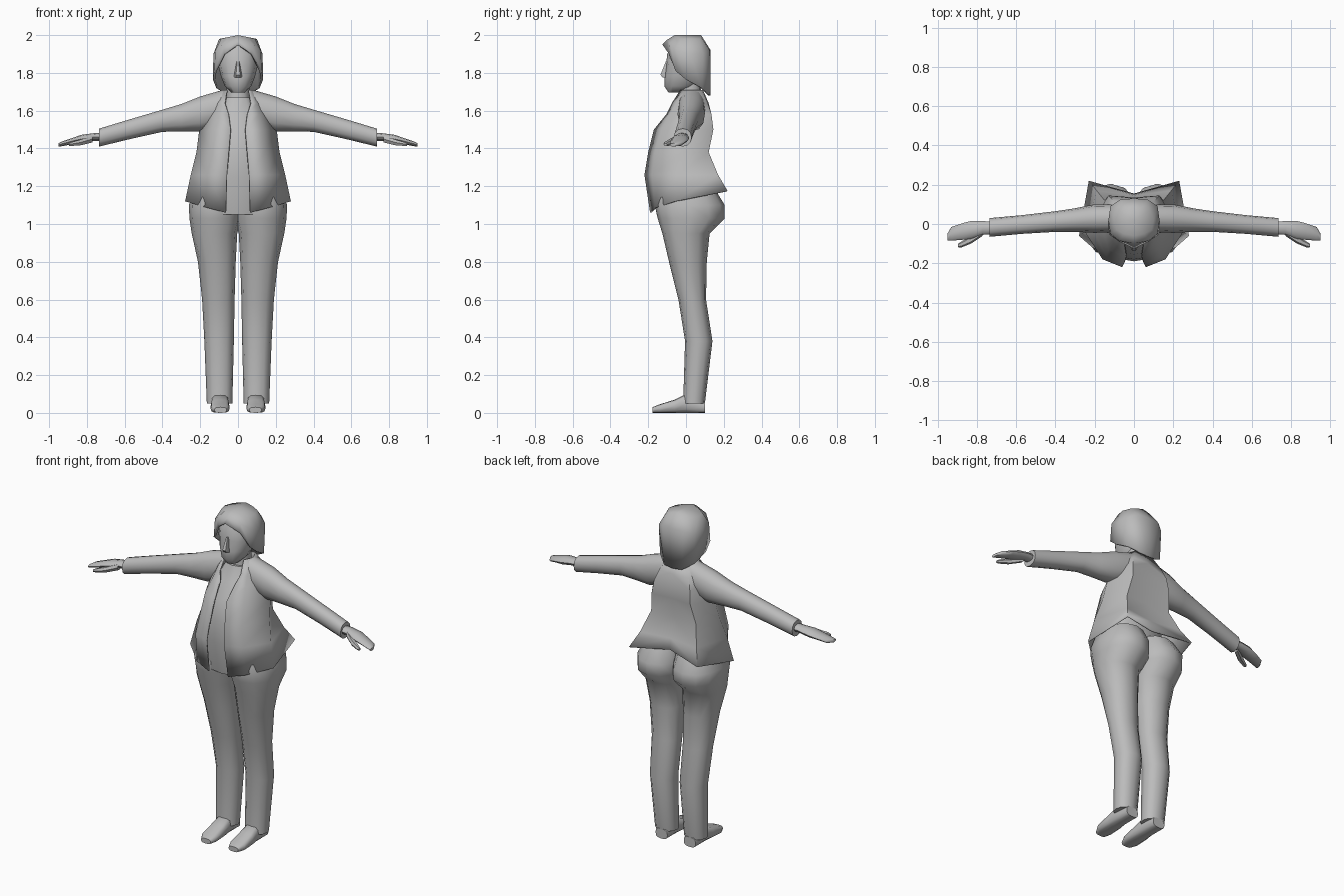
import bpy, bmesh
from math import sin, cos, tau, radians, copysign

if "Cube" in bpy.data.objects:
    bpy.data.objects.remove(bpy.data.objects["Cube"])

grey = bpy.data.materials.new("plain grey")
grey.use_nodes = True
grey.diffuse_color = (0.5, 0.5, 0.5, 1)
grey.node_tree.nodes["Principled BSDF"].inputs["Base Color"].default_value = grey.diffuse_color


def skin(name, rows, closed, mirrored=False, thickness=0, sharp=50):
    """Join rows of points into a surface; closed rows become a capped tube."""
    bm = bmesh.new()
    grid = [[bm.verts.new(point) for point in row] for row in rows]
    count = len(grid[0])
    for low, high in zip(grid, grid[1:]):
        for i in range(count if closed else count - 1):
            j = (i + 1) % count
            bm.faces.new((low[i], low[j], high[j], high[i]))
    if closed:
        bm.faces.new(grid[0])
        bm.faces.new(grid[-1])
    bmesh.ops.remove_doubles(bm, verts=bm.verts, dist=0.0005)
    bmesh.ops.recalc_face_normals(bm, faces=bm.faces)
    mesh = bpy.data.meshes.new(name)
    bm.to_mesh(mesh)
    bm.free()
    mesh.materials.append(grey)
    part = bpy.data.objects.new(name, mesh)
    bpy.context.collection.objects.link(part)
    if mirrored:
        mirror = part.modifiers.new("mirror", "MIRROR")
        mirror.use_clip = True
    if thickness:
        solid = part.modifiers.new("thickness", "SOLIDIFY")
        solid.thickness = thickness
        solid.offset = -1
    bpy.ops.object.select_all(action="DESELECT")
    part.select_set(True)
    bpy.context.view_layer.objects.active = part
    bpy.ops.object.shade_smooth_by_angle(angle=radians(sharp))
    return part


def rounded(value, power):
    return copysign(abs(value) ** (2 / power), value)


def tube(name, axis, rows, sides=12, power=2.2, mirrored=False):
    """Loft rounded sections; each row is position, then the two extents."""
    rings = []
    for place, a_min, a_max, b_min, b_max in rows:
        ring = []
        for k in range(sides):
            angle = tau * k / sides
            a = (a_min + a_max) / 2 + (a_max - a_min) / 2 * rounded(cos(angle), power)
            b = (b_min + b_max) / 2 + (b_max - b_min) / 2 * rounded(sin(angle), power)
            point = [a, b]
            point.insert("xyz".index(axis), place)
            ring.append(point)
        rings.append(ring)
    return skin(name, rings, True, mirrored)


def centred(rows):
    """Expand rows of height, half width, front, back."""
    return [(z, -w, w, front, back) for z, w, front, back in rows]


# Jacket: open down the front, flared hem that rises towards the back
jacket_rows = [
    # height, edge, front panel, side, back corner, back centre
    (1.175, (.065, -.19), (.16, -.165), (.28, -.06), (.23, .22), .155),
    (1.26, (.06, -.22), (.16, -.18), (.25, -.04), (.19, .17), .145),
    (1.38, (.05, -.2), (.14, -.165), (.22, -.01), (.15, .12), .115),
    (1.5, (.04, -.17), (.13, -.13), (.205, .02), (.13, .145), .135),
    (1.58, (.05, -.105), (.11, -.085), (.17, .02), (.12, .135), .13),
    (1.64, (.07, -.075), (.1, -.05), (.14, .03), (.1, .115), .12),
    (1.71, (.06, -.03), (.07, -.01), (.085, .03), (.06, .085), .09),
]
hem_drop = (.115, .09, .055, 0, -.02)
panels = []
for level, (z, *outline, back) in enumerate(jacket_rows):
    outline.append((0, back))
    panels.append([(x, y, z - (drop if level == 0 else 0))
                   for (x, y), drop in zip(outline, hem_drop)])
skin("jacket", panels, False, True, .008, 60)

# Shirt and neck
tube("shirt", "z", centred([
    (1.05, .19, -.155, .1), (1.25, .2, -.19, .1), (1.38, .18, -.18, .09),
    (1.5, .16, -.155, .1), (1.58, .12, -.09, .09), (1.67, .07, -.055, .07)]))
tube("neck", "z", centred([(1.6, .07, -.055, .08), (1.7, .06, -.035, .08), (1.78, .06, -.04, .08)]))

# Sleeves, hands and thumbs
tube("sleeve", "x", [
    (.08, -.04, .1, 1.52, 1.71), (.2, -.045, .1, 1.49, 1.675),
    (.3, -.04, .08, 1.49, 1.635), (.4, -.04, .065, 1.488, 1.605),
    (.57, -.05, .045, 1.45, 1.555), (.735, -.065, .03, 1.41, 1.505)], mirrored=True)
tube("hand", "x", [
    (.7, -.05, .01, 1.44, 1.485), (.77, -.055, .015, 1.44, 1.48),
    (.83, -.075, .015, 1.428, 1.472), (.87, -.08, .005, 1.424, 1.458),
    (.93, -.085, -.015, 1.412, 1.438), (.95, -.085, -.05, 1.41, 1.428)],
     sides=8, mirrored=True)
tube("thumb", "x", [
    (.77, -.06, -.02, 1.43, 1.47), (.83, -.1, -.06, 1.415, 1.45),
    (.88, -.12, -.09, 1.412, 1.435), (.895, -.118, -.1, 1.412, 1.428)],
     sides=6, mirrored=True)

# Trousers and shoes
tube("trouser_leg", "z", [
    (1.19, -.01, .225, -.14, .15), (1.1, -.02, .26, -.165, .205),
    (1.03, -.018, .257, -.15, .205), (.95, .004, .245, -.125, .125),
    (.8, .012, .212, -.09, .11), (.6, .018, .19, -.04, .106),
    (.38, .022, .178, -.005, .14), (.05, .03, .165, -.015, .1)], mirrored=True)
tube("shoe", "y", [
    (-.177, .06, .125, 0, .03), (-.14, .045, .145, 0, .045),
    (-.06, .045, .145, 0, .07), (0, .05, .14, 0, .1), (.1, .055, .135, 0, .06)],
     power=3, mirrored=True)

# Head and nose
tube("head", "z", centred([
    (1.695, .035, -.092, 0), (1.73, .07, -.115, .06), (1.78, .09, -.115, .1),
    (1.84, .105, -.105, .11), (1.9, .1, -.1, .11), (1.96, .07, -.065, .08)]))
tube("nose", "z", centred([
    (1.775, .02, -.125, -.09), (1.79, .02, -.138, -.09), (1.86, .008, -.108, -.09)]), sides=6)

# Hair: strands from the crown to a hem that parts over the face
crown = (0, .02, 2)
strands = [
    ((0, -.06, 2), (0, -.1, 1.975), (0, -.125, 1.95)),
    ((.05, -.05, 1.99), (.075, -.085, 1.955), (.075, -.09, 1.9)),
    ((.09, -.03, 1.98), (.12, -.05, 1.92), (.125, -.055, 1.81)),
    ((.1, .02, 1.98), (.13, .02, 1.9), (.133, 0, 1.765)),
    ((.08, .07, 1.98), (.12, .09, 1.9), (.115, .085, 1.72)),
    ((.04, .08, 1.99), (.07, .125, 1.92), (.06, .125, 1.685)),
    ((0, .08, 2), (0, .13, 1.92), (0, .13, 1.68)),
]
skin("hair", [(crown, *strand) for strand in strands], False, True, .012, 60)
